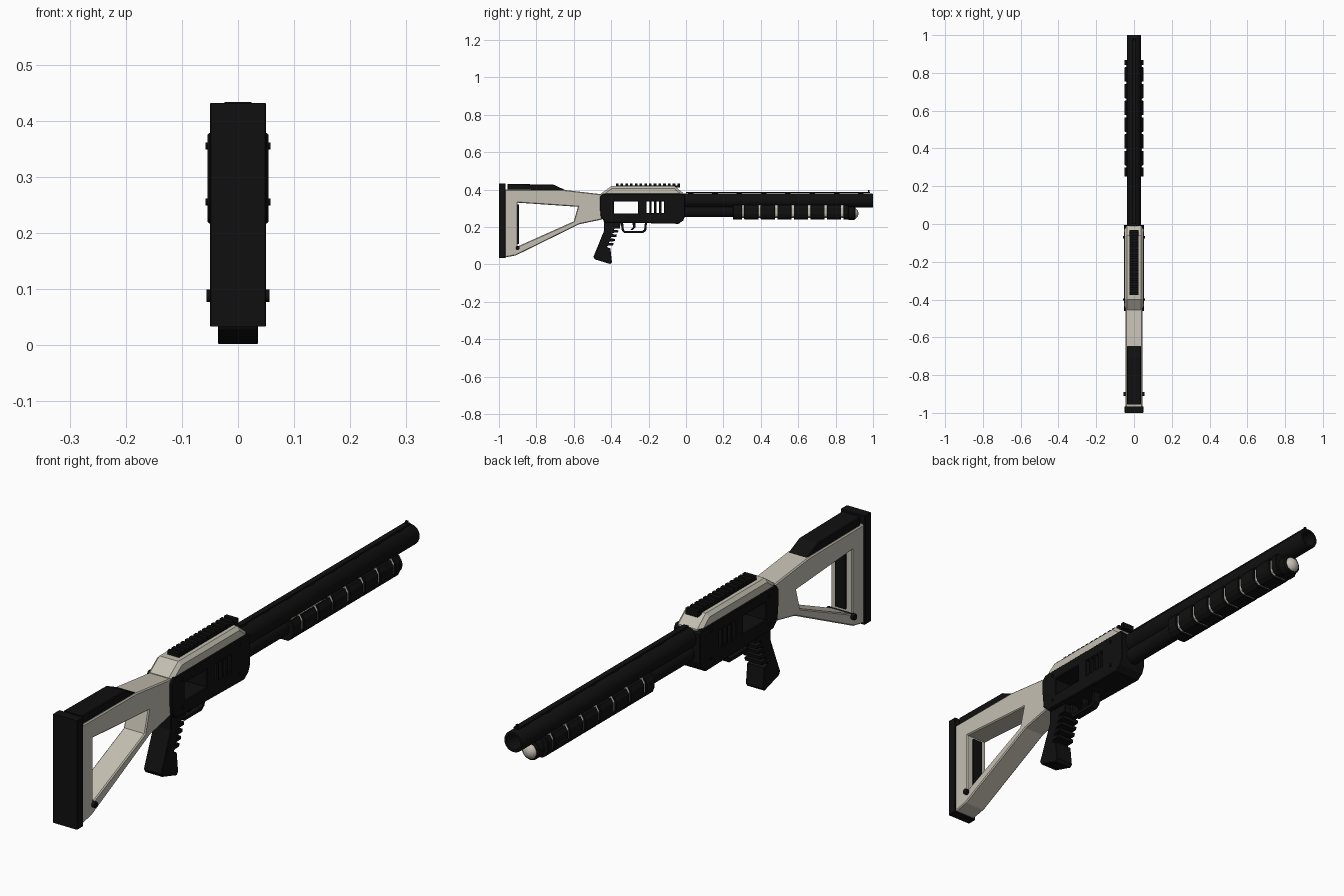
import bpy, bmesh, math
from mathutils import Matrix

cube = bpy.data.objects.get("Cube")
if cube:
    bpy.data.objects.remove(cube, do_unlink=True)


def material(name, rgb):
    m = bpy.data.materials.new(name)
    m.use_nodes = True
    m.diffuse_color = (*rgb, 1)
    bsdf = m.node_tree.nodes["Principled BSDF"]
    bsdf.inputs["Base Color"].default_value = (*rgb, 1)
    bsdf.inputs["Roughness"].default_value = 0.6
    return m


BLACK = material("matte black", (0.005, 0.005, 0.005))
TAN = material("pale tan", (0.55, 0.52, 0.44))

# local profile plane -> world: profiles in (y, z), or cross-sections in (x, z)
SIDE = Matrix(((0, 0, 1, 0), (1, 0, 0, 0), (0, 1, 0, 0), (0, 0, 0, 1)))
CROSS = Matrix.Rotation(math.pi / 2, 4, 'X')


def add(name, mesh, mat):
    mesh.materials.clear()
    mesh.materials.append(mat)
    ob = bpy.data.objects.new(name, mesh)
    bpy.context.collection.objects.link(ob)
    return ob


def prism(name, outline, half, mat, holes=(), chamfer=0.0, frame=SIDE, y=0.0):
    """Extrude a flat outline with optional holes, chamfering its rims."""
    cu = bpy.data.curves.new(name, 'CURVE')
    cu.dimensions = '2D'
    cu.fill_mode = 'BOTH'
    cu.extrude = half - chamfer
    cu.bevel_depth = chamfer
    cu.bevel_resolution = 0
    cu.offset = -chamfer
    for pts in (outline, *holes):
        sp = cu.splines.new('POLY')
        sp.points.add(len(pts) - 1)
        for p, (a, b) in zip(sp.points, pts):
            p.co = (a, b, 0, 1)
        sp.use_cyclic_u = True
    tmp = bpy.data.objects.new("profile", cu)
    bpy.context.collection.objects.link(tmp)
    bpy.context.view_layer.update()
    dg = bpy.context.evaluated_depsgraph_get()
    mesh = bpy.data.meshes.new_from_object(tmp.evaluated_get(dg))
    bpy.data.objects.remove(tmp, do_unlink=True)
    mesh.transform(Matrix.Translation((0, y, 0)) @ frame)
    bm = bmesh.new()
    bm.from_mesh(mesh)
    bmesh.ops.remove_doubles(bm, verts=bm.verts, dist=1e-5)
    bmesh.ops.recalc_face_normals(bm, faces=bm.faces)
    for f in bm.faces:
        f.smooth = False
    bm.to_mesh(mesh)
    bm.free()
    mesh.name = name
    return add(name, mesh, mat)


def rect(a0, a1, b0, b1):
    return [(a0, b0), (a1, b0), (a1, b1), (a0, b1)]


def smooth(ob):
    bpy.ops.object.select_all(action='DESELECT')
    ob.select_set(True)
    bpy.context.view_layer.objects.active = ob
    bpy.ops.object.shade_smooth_by_angle(angle=math.radians(35))


def lathe(name, profile, z, mat, sides=24):
    """Revolve (y, radius) points about a lengthwise axis at height z."""
    bm = bmesh.new()
    rings = []
    for y, r in profile:
        rings.append([bm.verts.new((r * math.cos(a), y, z + r * math.sin(a)))
                      for a in (math.tau * i / sides for i in range(sides))])
    for r0, r1 in zip(rings, rings[1:]):
        for i in range(sides):
            j = (i + 1) % sides
            bm.faces.new((r0[i], r0[j], r1[j], r1[i]))
    bmesh.ops.remove_doubles(bm, verts=bm.verts, dist=1e-5)
    bmesh.ops.recalc_face_normals(bm, faces=bm.faces)
    mesh = bpy.data.meshes.new(name)
    bm.to_mesh(mesh)
    bm.free()
    ob = add(name, mesh, mat)
    smooth(ob)
    return ob


def pin(name, y, z, r, width):
    bpy.ops.mesh.primitive_cylinder_add(vertices=12, radius=r, depth=width,
                                        location=(0, y, z),
                                        rotation=(0, math.pi / 2, 0))
    ob = bpy.context.object
    ob.name = name
    ob.data.materials.append(BLACK)
    smooth(ob)


# Skeleton stock, pad and cheek rest
prism("stock", [(-0.97, 0.037), (-0.91, 0.048), (-0.57, 0.215), (-0.45, 0.24),
                (-0.45, 0.375), (-0.65, 0.398), (-0.97, 0.40)], 0.044, TAN,
      holes=[[(-0.9, 0.33), (-0.578, 0.308), (-0.6, 0.23), (-0.9, 0.096)]],
      chamfer=0.004)
prism("butt_pad", rect(-1, -0.965, 0.033, 0.432), 0.05, BLACK, chamfer=0.002)
prism("cheek_rest", [(-0.955, 0.395), (-0.955, 0.43), (-0.71, 0.427),
                     (-0.64, 0.395)], 0.038, BLACK, chamfer=0.003)
prism("stock_inner_strip", rect(-0.905, -0.892, 0.11, 0.32), 0.02, BLACK)
pin("stock_pin", -0.9, 0.088, 0.011, 0.112)

# Receiver with open window and vent slots
slots = [rect(y, y + 0.014, 0.275, 0.337)
         for y in (-0.21 + 0.026 * i for i in range(4))]
prism("receiver", [(-0.46, 0.30), (-0.455, 0.25), (-0.43, 0.225),
                   (-0.04, 0.217), (-0.015, 0.235), (-0.005, 0.26),
                   (-0.005, 0.365), (-0.015, 0.378), (-0.445, 0.378),
                   (-0.46, 0.36)], 0.054, BLACK,
      holes=[rect(-0.385, -0.257, 0.273, 0.337)] + slots, chamfer=0.003)
prism("receiver_cover", [(-0.455, 0.35), (-0.455, 0.378), (-0.40, 0.418),
                         (-0.06, 0.418), (-0.01, 0.378), (-0.01, 0.35)],
      0.05, TAN, chamfer=0.012)
for y in (-0.07, -0.40):
    for z in (0.355, 0.255):
        pin("receiver_pin", y, z, 0.006, 0.115)

# Toothed top rail
rail = [(-0.375, 0.41)]
for i in range(14):
    y = -0.375 + 0.0253 * i
    rail += [(y, 0.433), (y + 0.014, 0.433), (y + 0.014, 0.421), (y + 0.0253, 0.421)]
rail[-1] = (-0.032, 0.421)
prism("top_rail", rail + [(-0.032, 0.41)], 0.024, BLACK)

# Grip with finger ridges, trigger and guard
grip = [(-0.44, 0.235), (-0.438, 0.18), (-0.495, 0.04), (-0.487, 0.027),
        (-0.405, 0.002), (-0.396, 0.012), (-0.404, 0.085)]
for i in reversed(range(5)):
    y, z = -0.352 - 0.009 * i, 0.205 - 0.023 * i
    grip += [(y - 0.034, z - 0.02), (y - 0.03, z - 0.013), (y - 0.002, z - 0.012), (y, z)]
prism("grip", grip + [(-0.345, 0.235)], 0.036, BLACK, chamfer=0.002)
prism("trigger_guard", [(-0.35, 0.23), (-0.343, 0.18), (-0.33, 0.167),
                        (-0.23, 0.167), (-0.213, 0.18), (-0.208, 0.23)],
      0.014, BLACK,
      holes=[[(-0.336, 0.222), (-0.332, 0.184), (-0.325, 0.178),
              (-0.235, 0.178), (-0.224, 0.186), (-0.22, 0.222)]])
prism("trigger", [(-0.29, 0.23), (-0.282, 0.20), (-0.296, 0.185),
                  (-0.283, 0.185), (-0.27, 0.2), (-0.272, 0.23)], 0.008, BLACK)

# Hollow barrel, ribbed sight line and bead
lathe("barrel", [(-0.02, 0), (-0.02, 0.038), (0.995, 0.038), (1, 0.036),
                 (1, 0.028), (0.9, 0.028), (0.9, 0)], 0.341, BLACK)
prism("sight_rib", rect(0, 0.985, 0.383, 0.388), 0.01, BLACK)
for i in range(8):
    y = 0.01 + 0.13 * i
    prism("rib_post", rect(y, y + 0.03, 0.37, 0.385), 0.008, BLACK)
prism("front_bead", rect(0.972, 0.98, 0.385, 0.397), 0.004, BLACK)

# Magazine tube with pale domed cap
lathe("magazine_tube", [(-0.02, 0), (-0.02, 0.031), (0.9, 0.031), (0.9, 0)], 0.284, BLACK)
dome = [(0.895 + 0.027 * math.sin(a), 0.03 * math.cos(a))
        for a in (math.pi / 12 * i for i in range(7))]
lathe("magazine_cap", [(0.895, 0)] + dome, 0.272, TAN)
lathe("cap_ring", [(0.87, 0), (0.87, 0.036), (0.9, 0.036), (0.905, 0.031), (0.9, 0)], 0.274, BLACK)

# Segmented fore grip: pale core showing between black blocks


def grip_section(inset):
    half = [(0.026, 0.24 + inset), (0.042 - inset / 2, 0.252 + inset / 2),
            (0.05 - inset, 0.27), (0.05 - inset, 0.302), (0.04 - inset, 0.318)]
    return half + [(-x, z) for x, z in reversed(half)]


prism("fore_grip_core", grip_section(0.007), 0.30, TAN, frame=CROSS, y=0.56)
cuts = [0.245, 0.305] + [0.305 + 0.0885 * i for i in range(1, 7)] + [0.875]
for a, b in zip(cuts, cuts[1:]):
    prism("fore_grip_block", grip_section(0), (b - a) / 2 - 0.006, BLACK,
          chamfer=0.002, frame=CROSS, y=(a + b) / 2)
